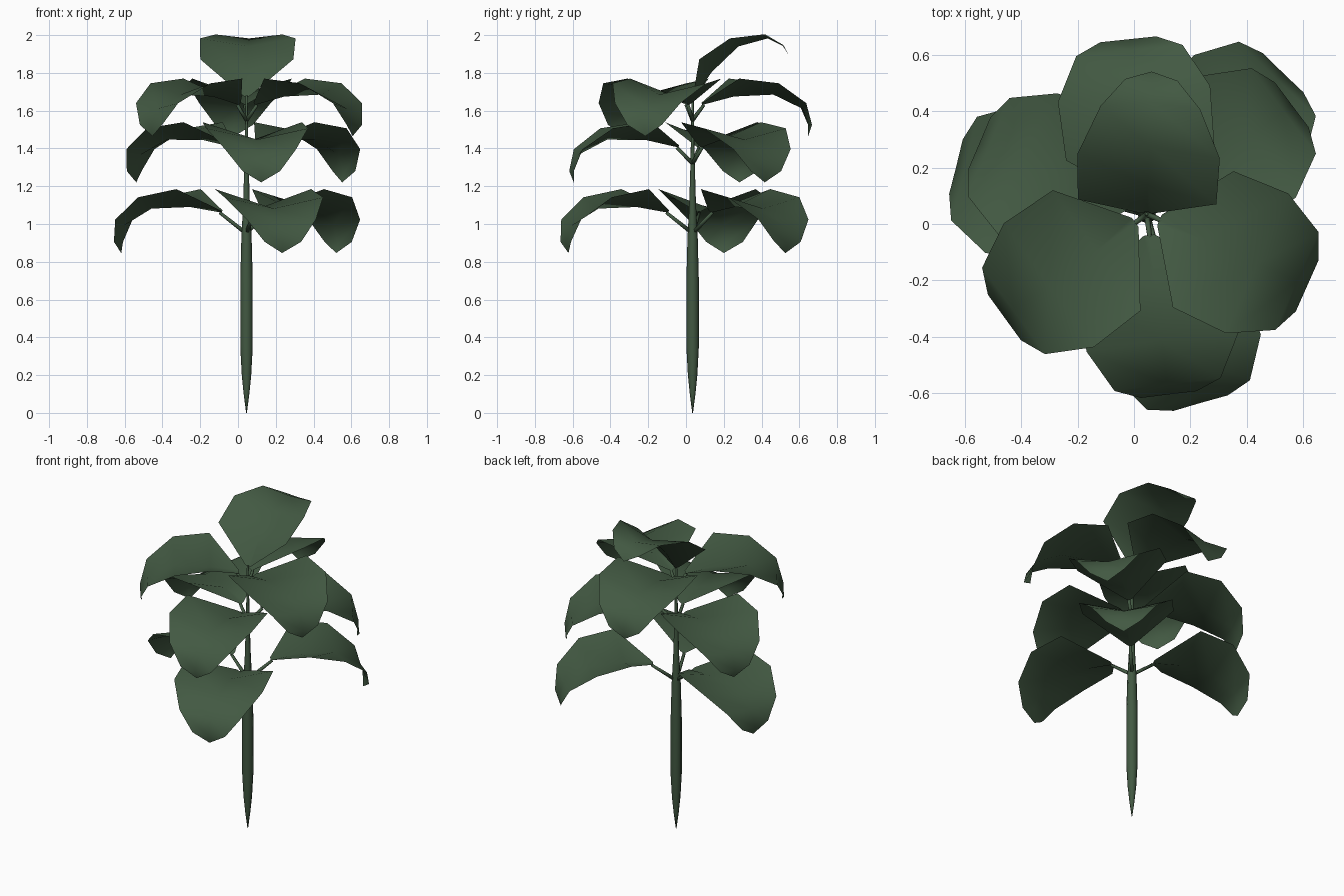
import bpy, bmesh
from math import sin, cos, pi, radians
from mathutils import Vector, Matrix

if "Cube" in bpy.data.objects:
    bpy.data.objects.remove(bpy.data.objects["Cube"])

CX, CY = 0.045, 0.035      # stem axis

green = bpy.data.materials.new("dark_green")
green.diffuse_color = (0.055, 0.1, 0.055, 1)
green.use_nodes = True
green.node_tree.nodes["Principled BSDF"].inputs["Base Color"].default_value = green.diffuse_color


def finish(name, bm):
    mesh = bpy.data.meshes.new(name)
    bm.to_mesh(mesh)
    bm.free()
    mesh.materials.append(green)
    for p in mesh.polygons:
        p.use_smooth = True
    obj = bpy.data.objects.new(name, mesh)
    bpy.context.collection.objects.link(obj)
    return obj


def tube(name, path, sides):
    """Loft rings along a path of (point, radius)."""
    bm = bmesh.new()
    rings = []
    direction = (Vector(path[-1][0]) - Vector(path[0][0])).normalized()
    rot = direction.to_track_quat('Z', 'Y')
    for point, r in path:
        rings.append([bm.verts.new(Vector(point) + rot @ Vector(
            (r * cos(2 * pi * i / sides), r * sin(2 * pi * i / sides), 0)))
            for i in range(sides)])
    for a, b in zip(rings, rings[1:]):
        for i in range(sides):
            j = (i + 1) % sides
            bm.faces.new((a[i], a[j], b[j], b[i]))
    bm.faces.new(rings[0][::-1])
    bm.faces.new(rings[-1])
    return finish(name, bm)


# Leaf rows: distance out, half width, edge height, midrib height
ROWS = [(0.0, 0.02, 0.012, 0.0),
        (0.17, 0.265, 0.14, 0.045),
        (0.38, 0.272, 0.115, 0.055),
        (0.535, 0.19, 0.01, -0.02),
        (0.575, 0.1, -0.105, -0.115)]
TIP = (0.565, 0, -0.165)


def leaf(name, angle, base_out, base_z, tilt, scale=1.0):
    """Creased blade that arches outward and droops at the tip."""
    bm = bmesh.new()
    rows = [[bm.verts.new((u, s * w, ze if s else zc)) for s in (-1, 0, 1)]
            for u, w, ze, zc in ROWS]
    for a, b in zip(rows, rows[1:]):
        for i in (0, 1):
            bm.faces.new((a[i], b[i], b[i + 1], a[i + 1]))
    tip = bm.verts.new(TIP)
    for i in (0, 1):
        bm.faces.new((rows[-1][i], tip, rows[-1][i + 1]))
    place = (Matrix.Translation((CX, CY, 0))
             @ Matrix.Rotation(radians(angle), 4, 'Z')
             @ Matrix.Translation((base_out, 0, base_z))
             @ Matrix.Rotation(radians(-tilt), 4, 'Y')
             @ Matrix.Scale(scale, 4))
    bm.transform(place)
    return finish(name, bm)


# Stem, pointed at the foot and tapering upward
STEM = [(0.0, 0.002), (0.1, 0.015), (0.2, 0.025), (0.35, 0.033), (0.7, 0.033),
        (0.93, 0.027), (1.1, 0.018), (1.3, 0.012), (1.5, 0.008), (1.68, 0.006)]
tube("stem", [((CX, CY, z), r) for z, r in STEM], 8)

# Three whorls of three leaves: first angle, blade start, height, tilt, stalk height
TIERS = [("lower", -74, 0.135, 1.06, -5, 0.95),
         ("middle", -83, 0.075, 1.405, -2, 1.32),
         ("upper", -24, 0.05, 1.63, 0, 1.55)]
for tier, first, out, z, tilt, z_stalk in TIERS:
    for k in range(3):
        angle = first + 120 * k
        leaf(f"{tier}_leaf_{k + 1}", angle, out, z, tilt)
        a = radians(angle)
        end = (CX + (out + 0.01) * cos(a), CY + (out + 0.01) * sin(a), z)
        tube(f"{tier}_leaf_stalk_{k + 1}",
             [((CX, CY, z_stalk), 0.012), (end, 0.009)], 5)

# Young leaf at the crown, held upright
leaf("crown_leaf", 88, 0.01, 1.67, 41, 0.93)
